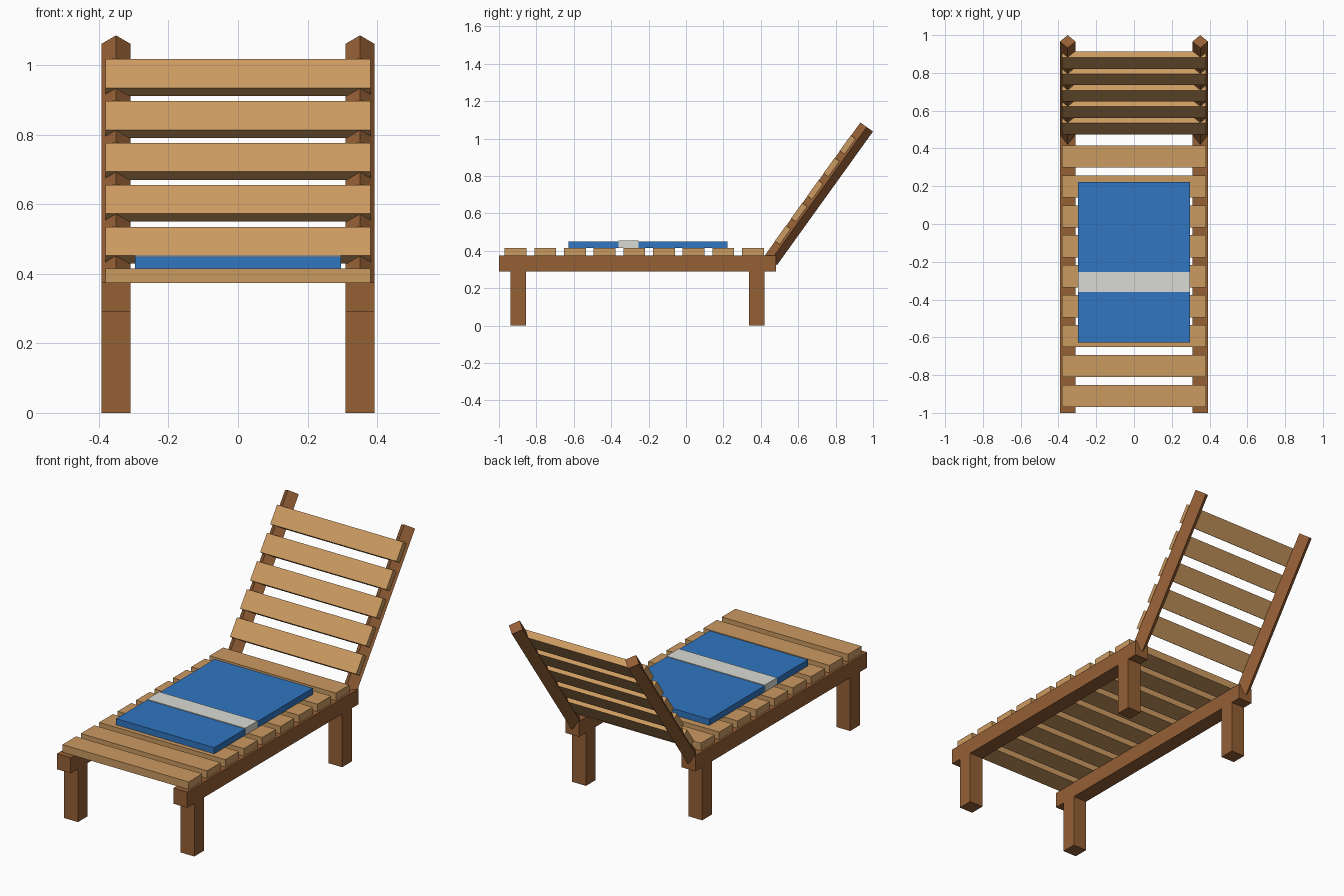
import bpy
from math import radians, sin, cos, tan
from mathutils import Vector

if "Cube" in bpy.data.objects:
    bpy.data.objects.remove(bpy.data.objects["Cube"])


def material(name, rgb):
    m = bpy.data.materials.new(name)
    m.diffuse_color = (*rgb, 1)
    m.use_nodes = True
    m.node_tree.nodes["Principled BSDF"].inputs["Base Color"].default_value = m.diffuse_color
    return m


FRAME = material("dark_wood", (0.30, 0.115, 0.036))
SLAT = material("light_wood", (0.60, 0.325, 0.12))
BLUE = material("blue_cloth", (0.03, 0.18, 0.53))
WHITE = material("white_cloth", (0.70, 0.70, 0.66))


def box(name, center, size, mat, tilt=0.0):
    bpy.ops.mesh.primitive_cube_add(size=1, location=center, rotation=(tilt, 0, 0))
    o = bpy.context.object
    o.name = name
    o.scale = size
    o.data.materials.append(mat)
    return o


TILT = radians(35.7)          # backrest lean from vertical
W = 0.083                     # timber thickness
AXIS = Vector((0, sin(TILT), cos(TILT)))
TOP = Vector((0, 0.966, 1.062))
LENGTH = 0.88

for side, sx in (("left", -1), ("right", 1)):
    x = sx * 0.351
    # Seat rail and its two legs
    box(f"{side}_seat_rail", (x, -0.26, 0.3325), (W, 1.48, 0.085), FRAME)
    for end, y in (("front", -0.896), ("back", 0.379)):
        box(f"{side}_{end}_leg", (x, y, 0.145), (W, W, 0.29), FRAME)
    # Backrest post: square bar turned edge-on
    mid = TOP - AXIS * LENGTH / 2
    bpy.ops.mesh.primitive_cylinder_add(
        vertices=4, radius=W / 2, depth=LENGTH,
        location=(x, mid.y, mid.z), rotation=(-TILT, 0, 0))
    post = bpy.context.object
    post.name = f"{side}_backrest_post"
    post.data.materials.append(FRAME)

# Seat slats
for i in range(9):
    box(f"seat_slat_{i + 1}", (0, -0.911 + i * 0.1586, 0.395),
        (0.762, 0.117, 0.042), SLAT)

# Backrest slats, set into the front edge of the posts
for i in range(5):
    z = 0.4825 + i * 0.1206
    y = TOP.y - (TOP.z - z) * tan(TILT) - 0.0285
    box(f"backrest_slat_{i + 1}", (0, y, z), (0.762, 0.04, 0.102), SLAT, -TILT)

# Towel with a pale stripe
box("towel", (0, -0.203, 0.4325), (0.592, 0.85, 0.035), BLUE)
box("towel_stripe", (0, -0.308, 0.4345), (0.594, 0.106, 0.039), WHITE)
